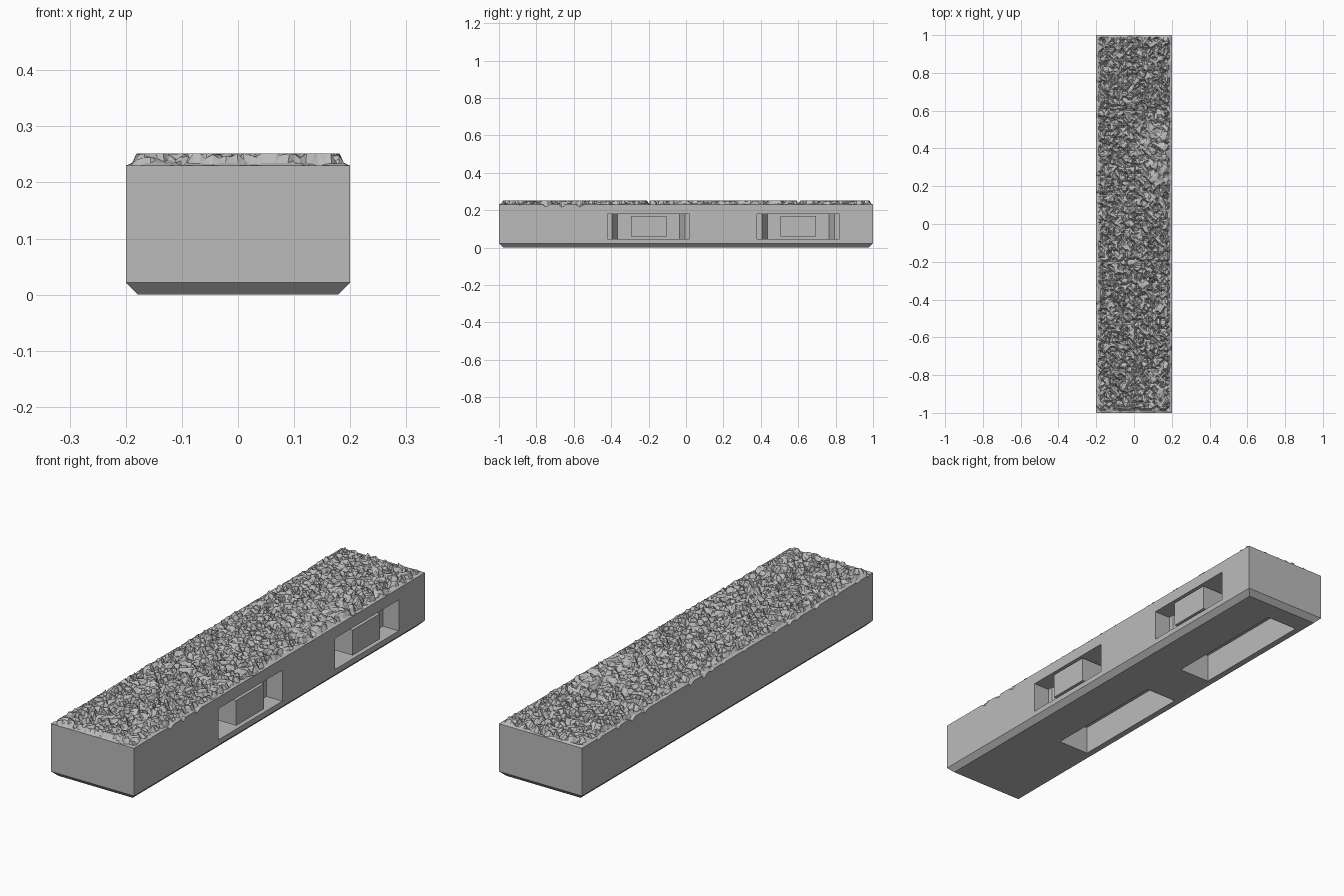
import bpy, bmesh, random
from mathutils import Vector, noise

random.seed(7)
cube = bpy.data.objects.get("Cube")
if cube:
    bpy.data.objects.remove(cube, do_unlink=True)

stone = bpy.data.materials.new("stone_grey")
stone.use_nodes = True
GREY = (0.5, 0.5, 0.5, 1)
stone.diffuse_color = GREY
stone.node_tree.nodes["Principled BSDF"].inputs["Base Color"].default_value = GREY

HX, HY = 0.2, 1.0        # half width and half length
SEAM = 0.2               # where the rough top meets the plain body
RIM, TOP = 0.23, 0.252
BAYS = (-0.2, 0.6)       # centres of the pockets, also the top joints


def finish(name, bm):
    bmesh.ops.recalc_face_normals(bm, faces=bm.faces)
    mesh = bpy.data.meshes.new(name)
    bm.to_mesh(mesh)
    bm.free()
    mesh.materials.append(stone)
    obj = bpy.data.objects.new(name, mesh)
    bpy.context.collection.objects.link(obj)
    return obj


def prism(name, outline, z0, z1):
    bm = bmesh.new()
    face = bm.faces.new([bm.verts.new((x, y, z0)) for x, y in outline])
    ext = bmesh.ops.extrude_face_region(bm, geom=[face])
    for v in ext["geom"]:
        if isinstance(v, bmesh.types.BMVert):
            v.co.z = z1
    return finish(name, bm)


def box(name, x0, x1, y0, y1, z0, z1):
    return prism(name, [(x0, y0), (x1, y0), (x1, y1), (x0, y1)], z0, z1)


# Body with chamfered foot
body = box("base_body", -HX, HX, -HY, HY, 0, SEAM)
bm = bmesh.new()
bm.from_mesh(body.data)
foot = [e for e in bm.edges if all(v.co.z < 0.01 for v in e.verts)]
bmesh.ops.bevel(bm, geom=foot, offset=0.022, segments=1, affect="EDGES")
bm.to_mesh(body.data)
bm.free()

# Stepped side pockets and rectangular underside pockets
cutters = []
half = [(0.22, 0.22), (0.123, 0.22), (0.123, 0.195), (0.06, 0.165)]
for y in BAYS:
    outline = [(px, y + py) for px, py in half]
    outline += [(px, y - py) for px, py in reversed(half)]
    cutters.append(prism("side_pocket_cutter", outline, 0.045, 0.18))
    cutters.append(box("under_pocket_cutter", -0.15, 0.0, y - 0.29, y + 0.29, -0.05, 0.125))
for cutter in cutters:
    cutter.hide_render = True
    mod = body.modifiers.new("pocket", "BOOLEAN")
    mod.object = cutter
    mod.operation = "DIFFERENCE"
    mod.solver = "EXACT"
bpy.context.view_layer.update()
graph = bpy.context.evaluated_depsgraph_get()
carved = bpy.data.meshes.new_from_object(body.evaluated_get(graph))
body.modifiers.clear()
body.data = carved
for cutter in cutters:
    bpy.data.objects.remove(cutter, do_unlink=True)

# Tongue standing in each side pocket
for y in BAYS:
    box("pocket_tongue", 0.05, 0.198, y - 0.095, y + 0.095, 0.058, 0.168)


# Rough stone top: flat crests broken by pits, a ledge all round, joints between slabs
def height(x, y):
    edge = min(HX - abs(x), HY - abs(y))
    chip = noise.noise(Vector((x * 20, y * 22, 5)))
    if edge < 0.004:
        ragged = (x < 0 or y < -0.5) and HY - abs(y) > 0.03
        return RIM - (0.05 * max(0, chip - 0.1) if ragged else 0)
    if edge < 0.016:
        return RIM + 0.005 - 0.02 * max(0, chip)
    if min(abs(y - b) for b in BAYS) < 0.007:
        return RIM + 0.002
    streak = noise.noise(Vector(((x + y) * 32, (x - y) * 18, 1)))
    calm = 0.3 if x > 0 and 0.2 < y < 0.55 else 1.0
    rough = 0.028 * streak + random.uniform(-0.015, 0.011) * calm
    return max(0.222, min(TOP, 0.245 + rough))


NX, NY = 36, 180
bm = bmesh.new()
rows = []
for j in range(NY + 1):
    row = []
    for i in range(NX + 1):
        x, y = HX * (2 * i / NX - 1), HY * (2 * j / NY - 1)
        z = height(x, y)
        if 1 < i < NX - 1 and 1 < j < NY - 1:
            x += random.uniform(-0.003, 0.003)
            y += random.uniform(-0.003, 0.003)
        row.append(bm.verts.new((x, y, z)))
    rows.append(row)
for j in range(NY):
    for i in range(NX):
        a, b = rows[j][i], rows[j][i + 1]
        c, d = rows[j + 1][i + 1], rows[j + 1][i]
        if abs(a.co.z - c.co.z) < abs(b.co.z - d.co.z):
            bm.faces.new((a, b, c))
            bm.faces.new((a, c, d))
        else:
            bm.faces.new((a, b, d))
            bm.faces.new((b, c, d))

# Skirt joining the rough top to the body
rim = [e for e in bm.edges if e.is_boundary]
skirt = bmesh.ops.extrude_edge_only(bm, edges=rim)
for v in skirt["geom"]:
    if isinstance(v, bmesh.types.BMVert):
        v.co.z = SEAM
finish("rough_stone_top", bm)
